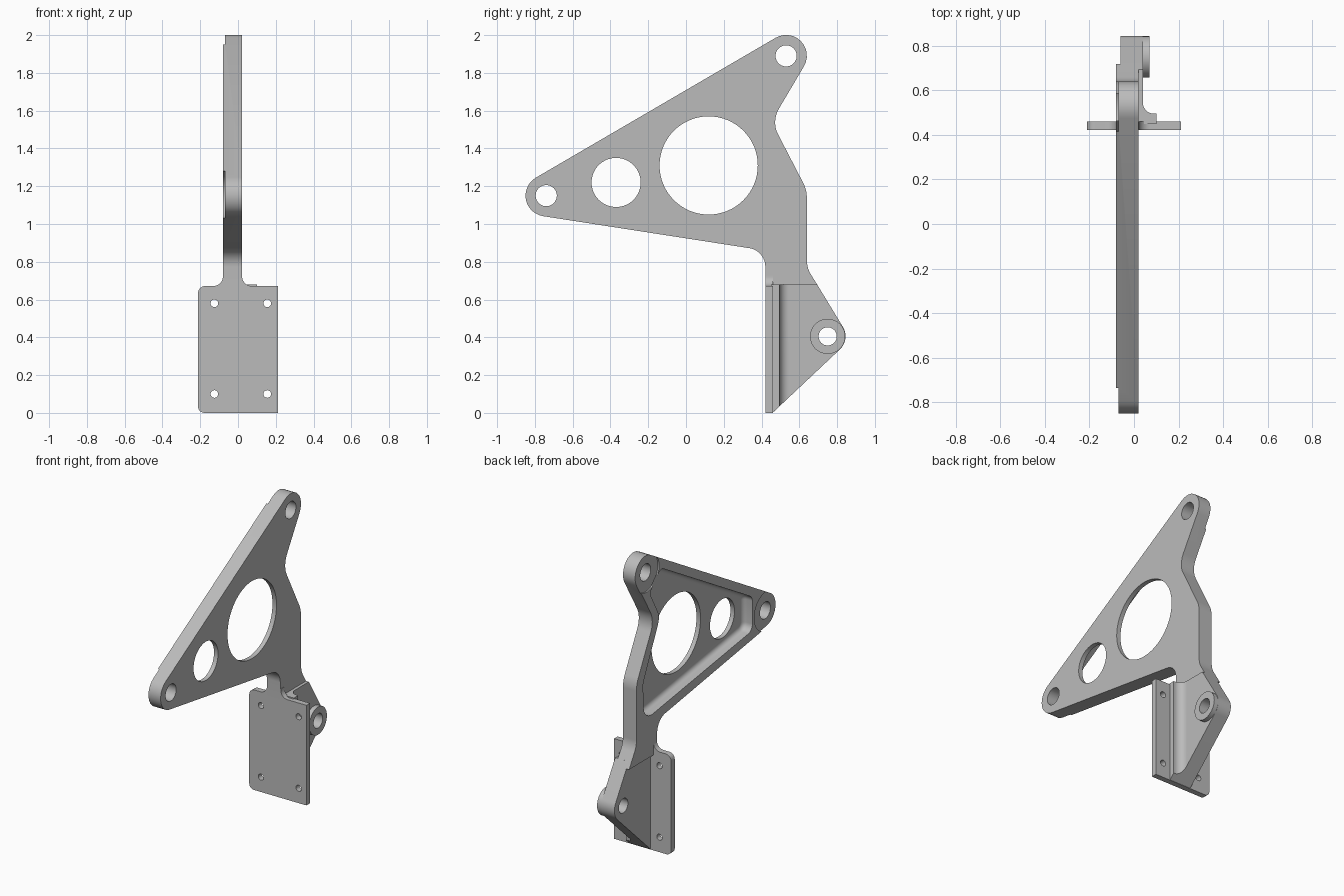
import bpy, bmesh, math
from mathutils import Vector

if "Cube" in bpy.data.objects:
    bpy.data.objects.remove(bpy.data.objects["Cube"])

metal = bpy.data.materials.new("grey_metal")
metal.use_nodes = True
GREY = (0.5, 0.5, 0.5, 1)
metal.diffuse_color = GREY
metal.node_tree.nodes["Principled BSDF"].inputs["Base Color"].default_value = GREY


def rounded(corners, steps=12):
    """Polygon from (u, v, radius) corners, each rounded by its radius."""
    out = []
    n = len(corners)
    for i, (u, v, r) in enumerate(corners):
        p = Vector((u, v))
        if r == 0:
            out.append(p)
            continue
        a = (Vector(corners[i - 1][:2]) - p).normalized()
        b = (Vector(corners[(i + 1) % n][:2]) - p).normalized()
        half = a.angle(b) / 2
        centre = p + (a + b).normalized() * (r / math.sin(half))
        start = p + a * (r / math.tan(half)) - centre
        end = p + b * (r / math.tan(half)) - centre
        sweep = math.pi - 2 * half
        for k in range(steps + 1):
            t = k / steps
            d = start * math.sin((1 - t) * sweep) + end * math.sin(t * sweep)
            out.append(centre + d / math.sin(sweep))
    return out


def circle(u, v, r, n=64):
    return [Vector((u + r * math.cos(2 * math.pi * k / n),
                    v + r * math.sin(2 * math.pi * k / n))) for k in range(n)]


def prism(name, pts, axis, lo, hi, fillet=0):
    """Extrude a 2D polygon along an axis; fillet rounds the far cap."""
    place = {"x": lambda p, h: (h, p.x, p.y),
             "y": lambda p, h: (p.x, h, p.y),
             "z": lambda p, h: (p.x, p.y, h)}[axis]
    bm = bmesh.new()
    rings = [[bm.verts.new(place(p, h)) for p in pts] for h in (lo, hi)]
    bm.faces.new(rings[0])
    cap = bm.faces.new(rings[1])
    n = len(pts)
    for i in range(n):
        j = (i + 1) % n
        bm.faces.new((rings[0][i], rings[0][j], rings[1][j], rings[1][i]))
    bmesh.ops.recalc_face_normals(bm, faces=bm.faces)
    if fillet:
        bmesh.ops.bevel(bm, geom=list(cap.edges), offset=fillet, segments=5,
                        profile=0.5, affect="EDGES")
    mesh = bpy.data.meshes.new(name)
    bm.to_mesh(mesh)
    bm.free()
    mesh.materials.append(metal)
    ob = bpy.data.objects.new(name, mesh)
    bpy.context.collection.objects.link(ob)
    return ob


def cut(ob, cutters):
    """Subtract the cutters from the part, then discard them."""
    for c in cutters:
        c.hide_render = True
        m = ob.modifiers.new("cut", "BOOLEAN")
        m.operation, m.solver, m.object = "DIFFERENCE", "EXACT", c
    bpy.context.view_layer.update()
    graph = bpy.context.evaluated_depsgraph_get()
    mesh = bpy.data.meshes.new_from_object(ob.evaluated_get(graph))
    ob.modifiers.clear()
    ob.data = mesh
    for c in cutters:
        bpy.data.objects.remove(c)


def drill(u, v, r, axis="x", lo=-0.3, hi=0.3):
    return prism("drill", circle(u, v, r), axis, lo, hi)


# Triangular arm with its column
arm = prism("triangular_arm", rounded([
    (-1.063, 1.089, 0.11), (0.42, 0.859, 0.1), (0.42, 0.64, 0), (0.718, 0.64, 0),
    (0.64, 0.768, 0.14), (0.64, 1.18, 0.18), (0.452, 1.543, 0.14),
    (0.84, 2.199, 0.11)]), "x", -0.08, 0.02)

# Lightening pocket on the right-hand side, with a filleted floor
pocket = prism("pocket", rounded([
    (-0.59, 1.075, 0.05), (0.56, 0.905, 0.08), (0.57, 1.16, 0.1),
    (0.39, 1.543, 0.1), (0.5, 1.74, 0.04), (0.38, 1.865, 0.04),
    (-0.59, 1.3, 0.05)], 6), "x", -0.2, -0.01, 0.03)
tips = [(-0.74, 1.15), (0.53, 1.89)]
cut(arm, [pocket])
cut(arm, [drill(u, v, 0.13, lo=-0.2, hi=-0.07) for u, v in tips])
cut(arm, [drill(u, v, 0.056) for u, v in tips]
    + [drill(-0.37, 1.22, 0.13), drill(0.12, 1.31, 0.26)])

# Lower web ending in a lug
web = prism("lower_web", rounded([
    (0.43, 0, 0), (0.458, 0, 0), (0.871, 0.389, 0.095),
    (0.694, 0.68, 0), (0.43, 0.68, 0)]), "x", -0.06, 0.04)
cut(web, [drill(0.75, 0.405, 0.048)])

# Raised ring around the lug hole
ring = prism("lug_boss", circle(0.75, 0.405, 0.093), "x", 0.03, 0.07)
cut(ring, [drill(0.75, 0.405, 0.048)])

# Mounting flange with neck fillets and four screw holes
flange = prism("mounting_flange", rounded([
    (-0.212, 0, 0.035), (0.212, 0, 0), (0.212, 0.672, 0), (0.022, 0.672, 0.05),
    (0.022, 0.73, 0), (-0.08, 0.73, 0), (-0.08, 0.672, 0.05),
    (-0.212, 0.672, 0.04)]), "y", 0.422, 0.46)
cut(flange, [drill(x, z, 0.02, "y", 0.3, 0.6)
             for x in (-0.125, 0.155) for z in (0.1, 0.58)])

# Stepped rib that blends the web into the flange
rib = prism("blend_rib", rounded([
    (0, 0.45, 0), (0.1, 0.45, 0), (0.1, 0.495, 0), (0.04, 0.495, 0.05),
    (0.04, 0.56, 0), (0, 0.56, 0)]), "z", 0, 0.68)
slope = [Vector(p) for p in ((0.458, 0), (0.67, 0.2), (0.67, -0.2), (0.246, -0.2))]
cut(rib, [prism("slope", slope, "x", -0.3, 0.3)])

# Smooth the curved walls and keep the machined edges sharp
for ob in (arm, web, ring, flange, rib):
    bpy.ops.object.select_all(action="DESELECT")
    ob.select_set(True)
    bpy.context.view_layer.objects.active = ob
    bpy.ops.object.shade_smooth_by_angle(angle=math.radians(30))
